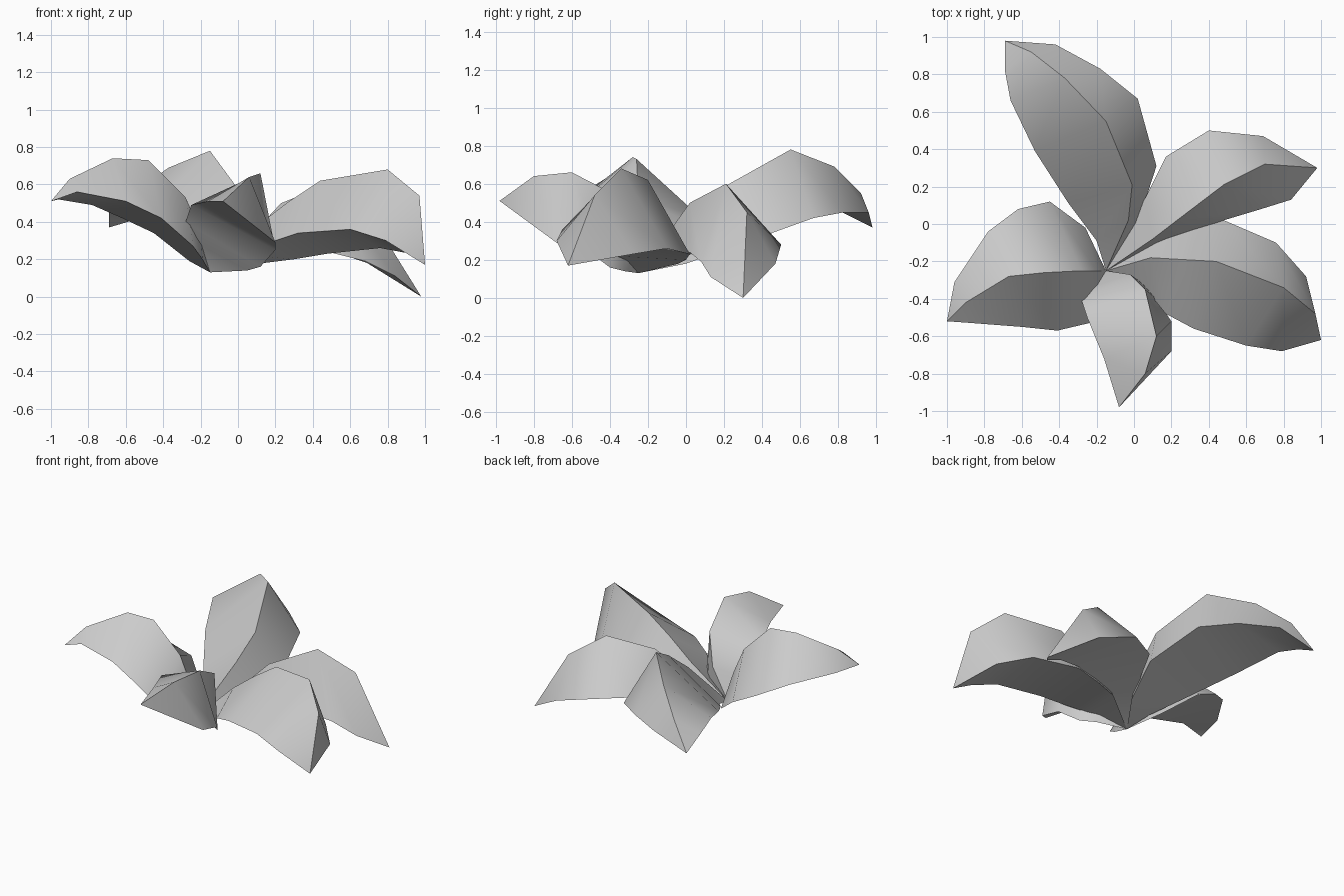
import bpy
import bmesh
from mathutils import Vector

UNIT = 0.01  # guide points are written in hundredths
CROWN = Vector((-15, -25, 13)) * UNIT  # common root of all leaves

default_cube = bpy.data.objects.get("Cube")
if default_cube:
    bpy.data.objects.remove(default_cube, do_unlink=True)


def make_material(name, colour):
    material = bpy.data.materials.new(name)
    material.use_nodes = True
    material.diffuse_color = colour
    shader = next(n for n in material.node_tree.nodes if n.type == "BSDF_PRINCIPLED")
    shader.inputs["Base Color"].default_value = colour
    shader.inputs["Roughness"].default_value = 0.8
    return material


leaf_grey = make_material("leaf grey", (0.6, 0.6, 0.6, 1))


def make_leaf(name, tip, left_edge, rib, right_edge):
    """Loft a ridged, closed blade from the crown to the tip over three guide lines.

    Left and right are meant looking along the leaf from root to tip."""
    mesh = bpy.data.meshes.new(name)
    bm = bmesh.new()
    root_vert = bm.verts.new(CROWN)
    tip_vert = bm.verts.new(Vector(tip) * UNIT)

    def guide(points):
        inner = [bm.verts.new(Vector(point) * UNIT) for point in points]
        return [root_vert] + inner + [tip_vert]

    left, middle, right = guide(left_edge), guide(rib), guide(right_edge)

    # Skin both upper halves and the underside; the ends collapse to triangles
    for first, second in ((left, middle), (middle, right), (right, left)):
        for i in range(len(first) - 1):
            corners = (first[i], second[i], second[i + 1], first[i + 1])
            face = bm.faces.new(list(dict.fromkeys(corners)))
            face.smooth = True

    # Keep the rib and both rims crisp
    for line in (left, middle, right):
        for start, end in zip(line, line[1:]):
            bm.edges.get((start, end)).smooth = False

    bm.to_mesh(mesh)
    bm.free()
    mesh.materials.append(leaf_grey)
    leaf = bpy.data.objects.new(name, mesh)
    bpy.context.collection.objects.link(leaf)
    return leaf


# Long leaf reaching to the back
make_leaf(
    "back_leaf",
    tip=(-69, 98, 37),
    left_edge=[(-20, -9, 18), (-35, 11, 28), (-53, 39, 40), (-66, 66, 49), (-69, 82, 45)],
    rib=[(-3, 2, 44), (-1, 21, 59), (-15, 55, 78), (-37, 78, 69), (-55, 92, 55)],
    right_edge=[(2, 0, 18), (12, 31, 29), (2, 67, 42), (-18, 83, 45), (-42, 96, 45)],
)

# Drooping leaf at the back of the left side
make_leaf(
    "left_back_leaf",
    tip=(98, 30, 0),
    left_edge=[(6, 14, 27), (17, 36, 30), (40, 50, 28), (69, 47, 18)],
    rib=[(10, -8, 36), (23, 2, 50), (48, 21, 60), (70, 32, 45)],
    right_edge=[(20, -8, 22), (48, 2, 24), (68, 8, 19), (84, 13, 11)],
)

# Broad leaf at the front of the left side
make_leaf(
    "left_front_leaf",
    tip=(100, -62, 17),
    left_edge=[(14, -4, 18), (30, 0, 20), (48, 2, 23), (76, -10, 26), (92, -28, 23)],
    rib=[(9, -18, 37), (26, -19, 50), (44, -20, 62), (80, -34, 68), (97, -48, 54)],
    right_edge=[(8, -37, 22), (17, -48, 29), (32, -56, 34), (60, -65, 36), (79, -68, 30)],
)

# Short upright leaf at the front
make_leaf(
    "front_leaf",
    tip=(-8, -98, 51),
    left_edge=[(5, -32, 14), (12, -40, 16), (20, -52, 25), (20, -68, 29)],
    rib=[(-2, -27, 33), (6, -35, 53), (12, -60, 66), (6, -80, 64)],
    right_edge=[(-21, -33, 28), (-28, -41, 40), (-25, -50, 49), (-16, -72, 51)],
)

# Arching leaf on the right side
make_leaf(
    "right_leaf",
    tip=(-100, -52, 51),
    left_edge=[(-19, -42, 20), (-24, -53, 27), (-41, -57, 42), (-60, -55, 51), (-86, -53, 56)],
    rib=[(-20, -25, 35), (-28, -25, 53), (-48, -26, 73), (-67, -28, 74), (-90, -42, 63)],
    right_edge=[(-26, -2, 19), (-45, 12, 34), (-62, 8, 42), (-78, -4, 49), (-96, -31, 52)],
)
